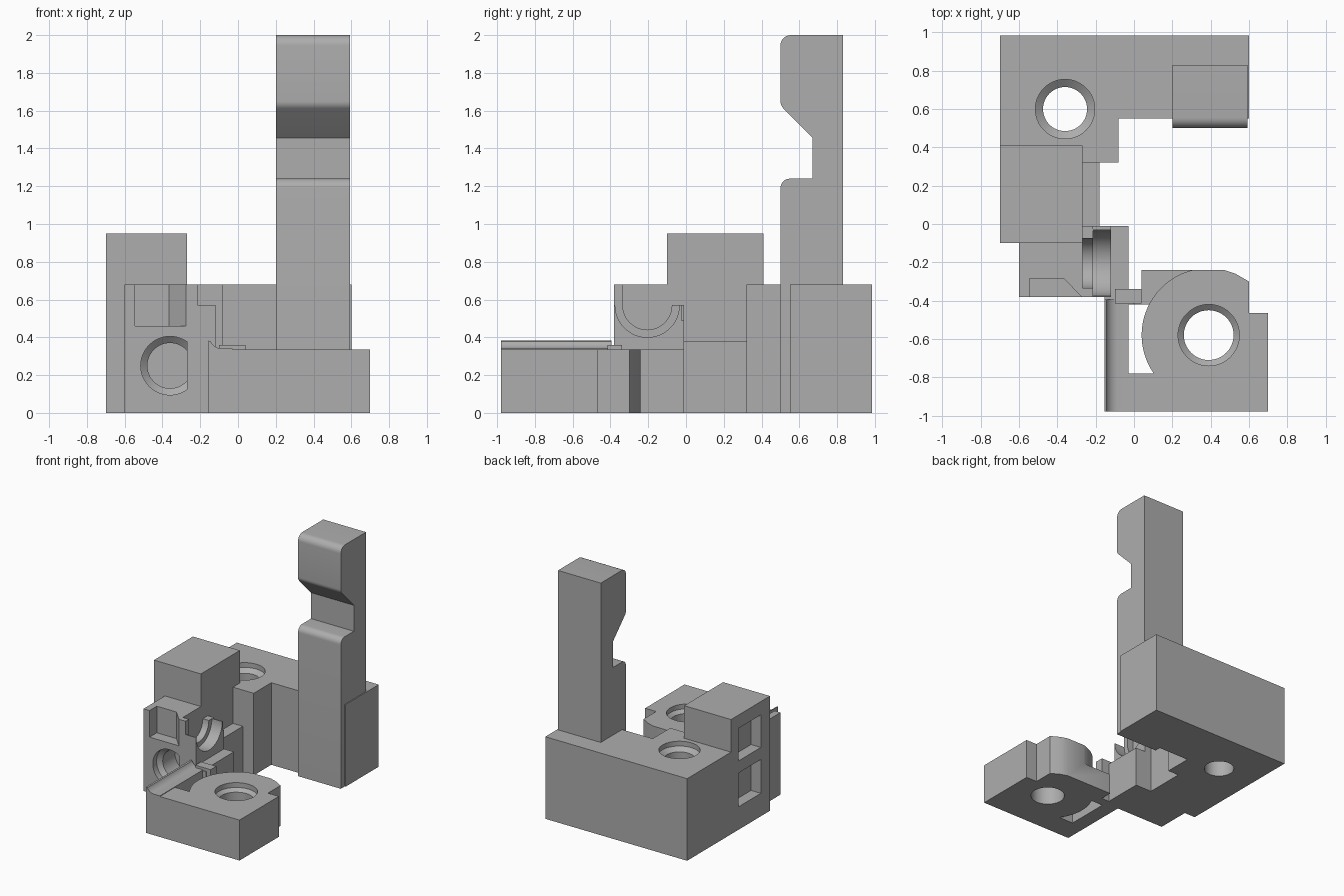
import bpy, bmesh, math
from mathutils import Vector

if "Cube" in bpy.data.objects:
    bpy.data.objects.remove(bpy.data.objects["Cube"], do_unlink=True)

grey = bpy.data.materials.new("plain_grey")
grey.use_nodes = True
COLOUR = (0.42, 0.42, 0.42, 1)
grey.diffuse_color = COLOUR
grey.node_tree.nodes["Principled BSDF"].inputs["Base Color"].default_value = COLOUR


def finish(name, bm):
    bmesh.ops.recalc_face_normals(bm, faces=bm.faces)
    mesh = bpy.data.meshes.new(name)
    bm.to_mesh(mesh)
    bm.free()
    mesh.materials.append(grey)
    ob = bpy.data.objects.new(name, mesh)
    bpy.context.collection.objects.link(ob)
    return ob


def prism(name, outline, lo, hi, axis="z"):
    """Extrude a 2D outline: axis z uses (x, y), x uses (y, z), y uses (x, z)."""
    place = {"z": lambda a, b, t: (a, b, t),
             "x": lambda a, b, t: (t, a, b),
             "y": lambda a, b, t: (a, t, b)}[axis]
    bm = bmesh.new()
    face = bm.faces.new([bm.verts.new(place(a, b, lo)) for a, b in outline])
    side = bmesh.ops.extrude_face_region(bm, geom=[face])["geom"]
    shift = Vector(place(0, 0, hi - lo))
    bmesh.ops.translate(bm, vec=shift, verts=[v for v in side if isinstance(v, bmesh.types.BMVert)])
    return finish(name, bm)


def box(name, x0, x1, y0, y1, z0, z1):
    return prism(name, [(x0, y0), (x1, y0), (x1, y1), (x0, y1)], z0, z1)


def arc(cx, cy, r, a0, a1, n=16):
    angles = [math.radians(a0 + (a1 - a0) * i / n) for i in range(n + 1)]
    return [(cx + r * math.cos(a), cy + r * math.sin(a)) for a in angles]


def bore(origin, axis, steps, n=48):
    """Round cutter made of rings given as (distance along axis, radius)."""
    bm = bmesh.new()
    rings = []
    for d, r in steps:
        ring = []
        for a, b in arc(0, 0, r, 0, 360 - 360 / n, n - 1):
            p = (a, b, d) if axis == "z" else (a, d, b)
            ring.append(bm.verts.new(Vector(origin) + Vector(p)))
        rings.append(ring)
    for lower, upper in zip(rings, rings[1:]):
        for i in range(n):
            j = (i + 1) % n
            bm.faces.new((lower[i], lower[j], upper[j], upper[i]))
    bm.faces.new(rings[0])
    bm.faces.new(rings[-1])
    return finish("cutter", bm)


def cut(ob, *cutters):
    for c in cutters:
        c.hide_render = True
        mod = ob.modifiers.new("cut", "BOOLEAN")
        mod.operation = "DIFFERENCE"
        mod.solver = "EXACT"
        mod.object = c
        bpy.context.view_layer.objects.active = ob
        bpy.ops.object.modifier_apply(modifier=mod.name)
        bpy.data.objects.remove(c, do_unlink=True)
    return ob


parts = []

# Rear block with a countersunk vertical hole
rear = prism("rear_block", [(-0.70, 0.41), (-0.27, 0.41), (-0.27, 0.32), (-0.08, 0.32),
                            (-0.08, 0.55), (0.60, 0.55), (0.60, 0.985), (-0.70, 0.985)], 0, 0.68)
parts.append(cut(rear, bore((-0.36, 0.60, 0), "z",
                            [(-0.1, 0.115), (0.61, 0.115), (0.64, 0.155), (0.8, 0.155)])))

# Upright post with a notch in its front
post_side = ([(0.83, 0), (0.83, 2.0)] + arc(0.555, 1.945, 0.055, 90, 180, 8)
             + arc(0.555, 1.65, 0.055, 180, 225, 5) + [(0.67, 1.455), (0.67, 1.24)]
             + arc(0.55, 1.19, 0.05, 90, 180, 8) + [(0.50, 0)])
parts.append(prism("upright_post", post_side, 0.20, 0.592, "x"))

# Tall block with two square pockets in its outer side
tall = box("tall_block", -0.70, -0.27, -0.10, 0.41, 0, 0.95)
pockets = [box("cutter", -0.8, -0.61, 0.02, 0.31, z0, z1) for z0, z1 in ((0.19, 0.47), (0.57, 0.84))]
parts.append(cut(tall, *pockets))

# Low step beside the tall block
parts.append(box("low_step", -0.30, -0.18, -0.01, 0.41, 0, 0.38))

# Front block with a stepped blind hole and a top pocket
front = box("front_block", -0.60, -0.27, -0.38, -0.10, 0, 0.68)
hole = bore((-0.36, -0.38, 0.25), "y", [(-0.1, 0.155), (0.05, 0.155), (0.08, 0.12), (0.24, 0.12)])
pocket = prism("cutter", [(-0.545, -0.45), (-0.275, -0.45), (-0.275, -0.38),
                          (-0.365, -0.285), (-0.545, -0.285)], 0.46, 0.8)
parts.append(cut(front, hole, pocket))

# Cradle made of two slices with half round seats
parts.append(prism("inner_cradle", [(-0.38, 0), (-0.01, 0), (-0.01, 0.57)]
                   + arc(-0.205, 0.57, 0.13, 0, -180, 20)
                   + [(-0.335, 0.68), (-0.38, 0.68)], -0.27, -0.215, "x"))
parts.append(prism("outer_cradle", [(-0.38, 0), (-0.01, 0), (-0.01, 0.49), (-0.025, 0.49), (-0.025, 0.57)]
                   + arc(-0.205, 0.57, 0.17, 0, -180, 24)
                   + [(-0.38, 0.57)], -0.215, -0.12, "x"))
parts.append(box("cradle_foot", -0.12, -0.03, -0.38, -0.01, 0, 0.335))

# Front plate: countersunk hole, crescent opening and lowered rear corner
plate = prism("front_plate", [(-0.155, -0.98), (0.70, -0.98), (0.70, -0.465), (0.60, -0.465),
                              (0.60, -0.30), (0.53, -0.26), (0.47, -0.24), (0.04, -0.24),
                              (0.04, -0.40), (-0.03, -0.40), (-0.03, -0.38), (-0.155, -0.38)], 0, 0.335)
CX, CY, R = 0.39, -0.58, 0.35
a_low = 180 + math.degrees(math.asin(0.20 / R))
a_high = 180 - math.degrees(math.asin(0.16 / R))
crescent = prism("cutter", [(-0.03, -0.78)] + arc(CX, CY, R, a_low, a_high, 20)
                 + [(-0.03, -0.42)], -0.1, 0.5)
a_back = 180 - math.degrees(math.asin(0.34 / R))
corner = prism("cutter", arc(CX, CY, R, a_high, a_back, 16)
               + [(0.31, -0.15), (0.0, -0.15), (0.0, -0.42)], 0.17, 0.5)
screw = bore((CX, CY, 0), "z", [(-0.1, 0.13), (0.27, 0.13), (0.295, 0.16), (0.5, 0.16)])
parts.append(cut(plate, crescent, corner, screw))

# Curved lip along the plate's edge and the small bridge to the cradle
parts.append(prism("plate_lip", [(-0.155, 0.30), (-0.155, 0.382)]
                   + arc(-0.085, 0.405, 0.065, 205, 270, 8) + [(-0.03, 0.34), (-0.03, 0.30)],
                   -0.98, -0.395, "y"))
parts.append(box("bridge", -0.10, 0.04, -0.415, -0.34, 0, 0.36))

# Smooth the round surfaces while keeping edges crisp
bpy.ops.object.select_all(action="DESELECT")
for ob in parts:
    ob.select_set(True)
bpy.context.view_layer.objects.active = parts[0]
bpy.ops.object.shade_smooth_by_angle(angle=math.radians(25))
